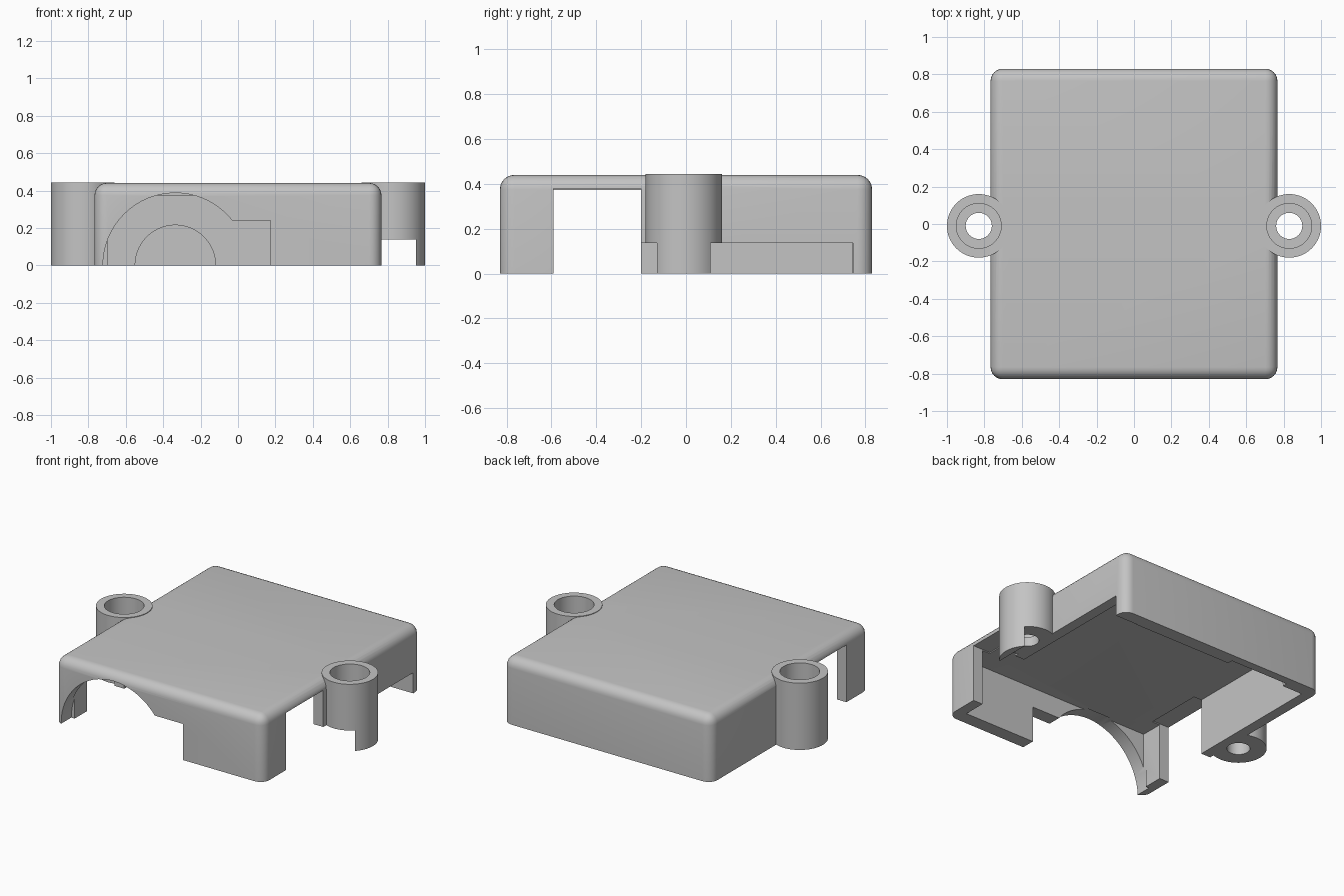
import bpy
import bmesh
import math
from mathutils import Matrix, Vector

cube = bpy.data.objects.get("Cube")
if cube:
    bpy.data.objects.remove(cube, do_unlink=True)

# Single plastic colour
plastic = bpy.data.materials.new("grey plastic")
plastic.use_nodes = True
GREY = (0.55, 0.55, 0.55, 1)
plastic.diffuse_color = GREY
plastic.node_tree.nodes["Principled BSDF"].inputs["Base Color"].default_value = GREY


def finish(name, bm):
    mesh = bpy.data.meshes.new(name)
    bm.to_mesh(mesh)
    bm.free()
    mesh.materials.append(plastic)
    obj = bpy.data.objects.new(name, mesh)
    bpy.context.collection.objects.link(obj)
    return obj


def box(name, low, high, radius=0):
    low, high = Vector(low), Vector(high)
    bm = bmesh.new()
    bmesh.ops.create_cube(bm, size=1)
    bmesh.ops.scale(bm, vec=high - low, verts=bm.verts)
    bmesh.ops.translate(bm, vec=(low + high) / 2, verts=bm.verts)
    if radius:  # round every edge except those around the bottom
        edges = [e for e in bm.edges if max(v.co.z for v in e.verts) > low.z + 0.01]
        bmesh.ops.bevel(bm, geom=edges, offset=radius, segments=6, profile=0.5,
                        affect='EDGES', clamp_overlap=True)
    return finish(name, bm)


def cylinder(name, start, end, radius, sides=64):
    start, end = Vector(start), Vector(end)
    axis = end - start
    turn = axis.to_track_quat('Z', 'Y').to_matrix().to_4x4()
    bm = bmesh.new()
    bmesh.ops.create_cone(bm, cap_ends=True, segments=sides, radius1=radius,
                          radius2=radius, depth=axis.length,
                          matrix=Matrix.Translation((start + end) / 2) @ turn)
    return finish(name, bm)


def combine(target, tool, operation='DIFFERENCE'):
    tool.hide_render = True
    mod = target.modifiers.new("combine", 'BOOLEAN')
    mod.operation = operation
    mod.solver = 'EXACT'
    mod.object = tool
    bpy.context.view_layer.objects.active = target
    bpy.ops.object.modifier_apply(modifier=mod.name)
    bpy.data.objects.remove(tool, do_unlink=True)


W, D, TOP = 0.767, 0.83, 0.44
BOSS_X, BOSS_Y = 0.83, -0.01
ARCH_X = -0.335

# Rounded lid with a screw boss on either side
cover = box("cover", (-W, -D, -0.1), (W, D, TOP), radius=0.065)
for s in (-1, 1):
    boss = cylinder("screw_boss", (s * BOSS_X, BOSS_Y, -0.15),
                    (s * BOSS_X, BOSS_Y, TOP + 0.004), 0.17)
    combine(cover, boss, 'UNION')

# Hollow interior and level base
combine(cover, box("interior", (-0.697, -0.74, -0.3), (0.697, 0.74, 0.373)))
combine(cover, box("base_trim", (-2, -2, -1), (2, 2, 0)))

# Counterbored screw holes and side openings
for s in (-1, 1):
    x = s * BOSS_X
    combine(cover, cylinder("counterbore", (x, BOSS_Y, 0.2), (x, BOSS_Y, 0.6), 0.12))
    combine(cover, cylinder("screw_hole", (x, BOSS_Y, -0.2), (x, BOSS_Y, 0.3), 0.07, 32))
    a, b = sorted((s * 0.64, s * 1.1))
    combine(cover, box("side_opening", (a, -0.59, -0.2), (b, -0.2, 0.38)))

# Low slot along the left side, leaving the outer lip of the boss
combine(cover, box("side_slot", (0.6, -0.21, -0.2), (0.952, 0.744, 0.137)))

# Arched front opening with a square notch beside it
combine(cover, cylinder("front_arch", (ARCH_X, -1, 0), (ARCH_X, -0.72, 0), 0.387))
combine(cover, box("front_notch", (ARCH_X, -1.1, -0.2), (0.175, -0.7, 0.24)))

# Half-round recess inside the back wall
combine(cover, cylinder("back_recess", (ARCH_X, 0.6, 0), (ARCH_X, 0.775, 0), 0.215))

# Smooth curves, sharp corners
bpy.ops.object.select_all(action='DESELECT')
cover.select_set(True)
bpy.context.view_layer.objects.active = cover
bpy.ops.object.shade_smooth_by_angle(angle=math.radians(30))
